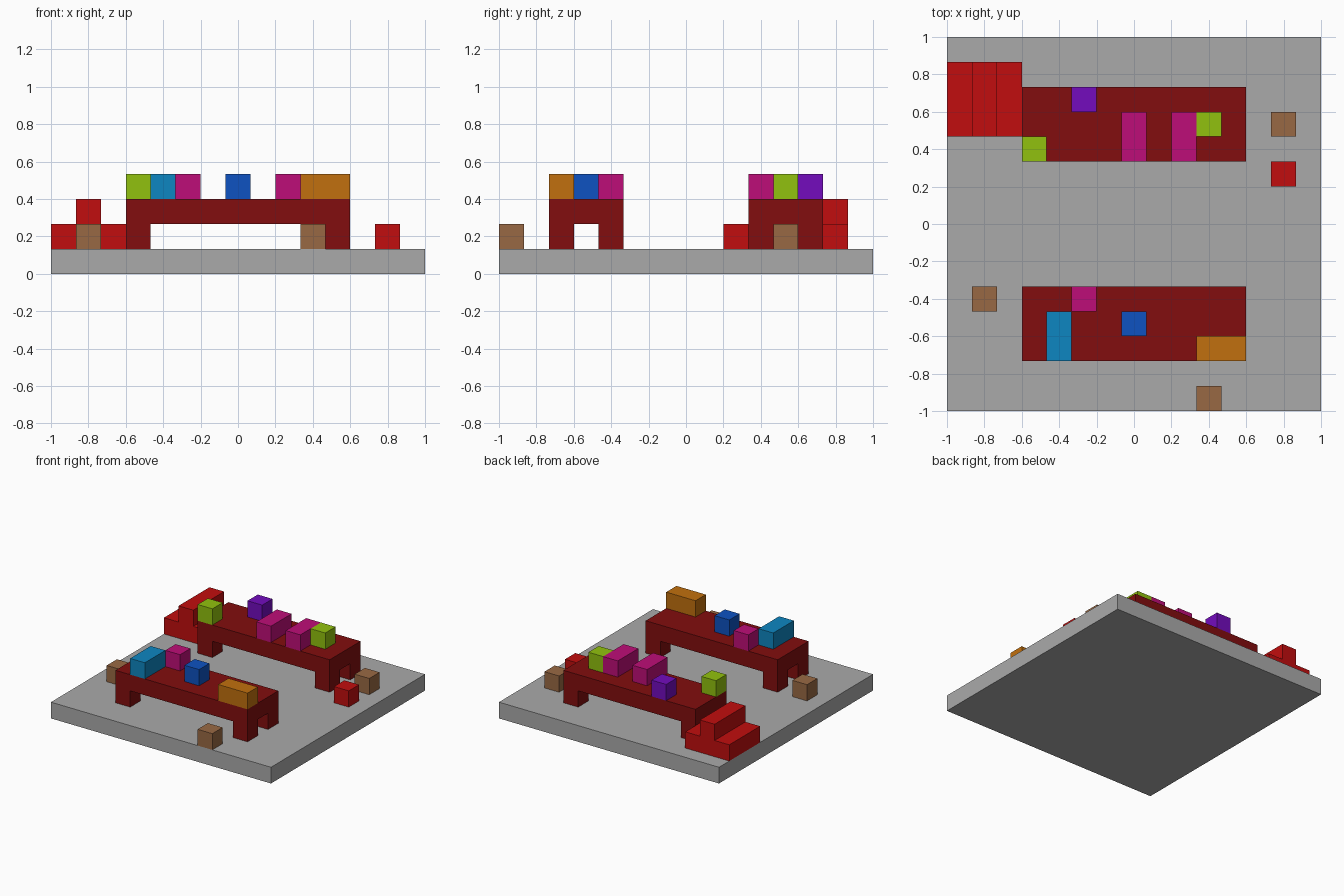
import bpy
import bmesh
from mathutils import Vector

cube = bpy.data.objects.get("Cube")
if cube:
    bpy.data.objects.remove(cube, do_unlink=True)

U = 2 / 15  # one block; the base is 15 x 15 blocks


def material(name, rgb):
    """Flat material from 0-255 sRGB values."""
    lin = [(c / 255 / 12.92) if c <= 10 else ((c / 255 + 0.055) / 1.055) ** 2.4 for c in rgb]
    m = bpy.data.materials.new(name)
    m.use_nodes = True
    m.diffuse_color = (*lin, 1)
    bsdf = next(n for n in m.node_tree.nodes if n.type == 'BSDF_PRINCIPLED')
    bsdf.inputs["Base Color"].default_value = (*lin, 1)
    bsdf.inputs["Roughness"].default_value = 0.8
    return m


MATS = {name: material(name, rgb) for name, rgb in {
    "grey": (170, 170, 170), "dark red": (130, 13, 14), "red": (193, 13, 14),
    "brown": (153, 105, 68), "lime": (145, 193, 14), "sky blue": (13, 134, 193),
    "blue": (14, 82, 193), "magenta": (190, 13, 120), "orange": (193, 112, 14),
    "purple": (115, 12, 190)}.items()}


def finish(name, bm, mat):
    """Scale from blocks to units, centre on the base and link the object."""
    bmesh.ops.recalc_face_normals(bm, faces=bm.faces[:])
    for v in bm.verts:
        v.co = (v.co - Vector((7.5, 7.5, 0))) * U
    me = bpy.data.meshes.new(name)
    bm.to_mesh(me)
    bm.free()
    me.materials.append(MATS[mat])
    ob = bpy.data.objects.new(name, me)
    bpy.context.scene.collection.objects.link(ob)
    return ob


def box(name, mat, pos, size=(1, 1, 1)):
    bm = bmesh.new()
    bmesh.ops.create_cube(bm, size=1)
    for v in bm.verts:
        v.co = Vector(pos) + Vector([(c + 0.5) * s for c, s in zip(v.co, size)])
    finish(name, bm, mat)


def shift(bm, geom, vec):
    bmesh.ops.translate(bm, vec=vec, verts=[g for g in geom if isinstance(g, bmesh.types.BMVert)])


def table(name, y0):
    """Slab of 9 x 3 blocks with a one-block leg pulled down at each corner."""
    bm = bmesh.new()
    rows = [[bm.verts.new((x, y0 + j, 2)) for x in (3, 4, 11, 12)] for j in range(4)]
    cells = {(i, j): bm.faces.new((rows[j][i], rows[j][i + 1], rows[j + 1][i + 1], rows[j + 1][i]))
             for i in range(3) for j in range(3)}
    corners = [cells[i, j] for i in (0, 2) for j in (0, 2)]
    top = bmesh.ops.extrude_face_region(bm, geom=list(cells.values()), use_keep_orig=True)
    shift(bm, top["geom"], (0, 0, 1))
    legs = bmesh.ops.extrude_discrete_faces(bm, faces=corners)["faces"]
    for f in legs:
        bmesh.ops.translate(bm, vec=(0, 0, -1), verts=f.verts[:])
    finish(name, bm, "dark red")


def steps(name, x0, y0, depth):
    """Stepped profile extruded along y."""
    bm = bmesh.new()
    outline = [(0, 1), (3, 1), (3, 2), (2, 2), (2, 3), (1, 3), (1, 2), (0, 2)]
    face = bm.faces.new([bm.verts.new((x0 + x, y0, z)) for x, z in outline])
    back = bmesh.ops.extrude_face_region(bm, geom=[face], use_keep_orig=True)
    shift(bm, back["geom"], (0, depth, 0))
    finish(name, bm, "red")


# Floor and large furniture
box("floor", "grey", (0, 0, 0), (15, 15, 1))
table("front_table", 2)
table("back_table", 10)
steps("stepped_bench", 0, 11, 3)

# Stools on the floor
for name, mat, x, y in [("left_stool", "red", 13, 9), ("back_stool", "brown", 13, 11),
                        ("right_stool", "brown", 1, 4), ("front_stool", "brown", 10, 0)]:
    box(name, mat, (x, y, 1))

# Goods on the tables: name, colour, x, y, width, depth
for name, mat, x, y, w, d in [
        ("sky_blue_parcel", "sky blue", 4, 2, 1, 2),
        ("magenta_block", "magenta", 5, 4, 1, 1),
        ("blue_block", "blue", 7, 3, 1, 1),
        ("orange_parcel", "orange", 10, 2, 2, 1),
        ("lime_block_right", "lime", 3, 10, 1, 1),
        ("purple_block", "purple", 5, 12, 1, 1),
        ("magenta_parcel_middle", "magenta", 7, 10, 1, 2),
        ("magenta_parcel_left", "magenta", 9, 10, 1, 2),
        ("lime_block_left", "lime", 10, 11, 1, 1)]:
    box(name, mat, (x, y, 3), (w, d, 1))
